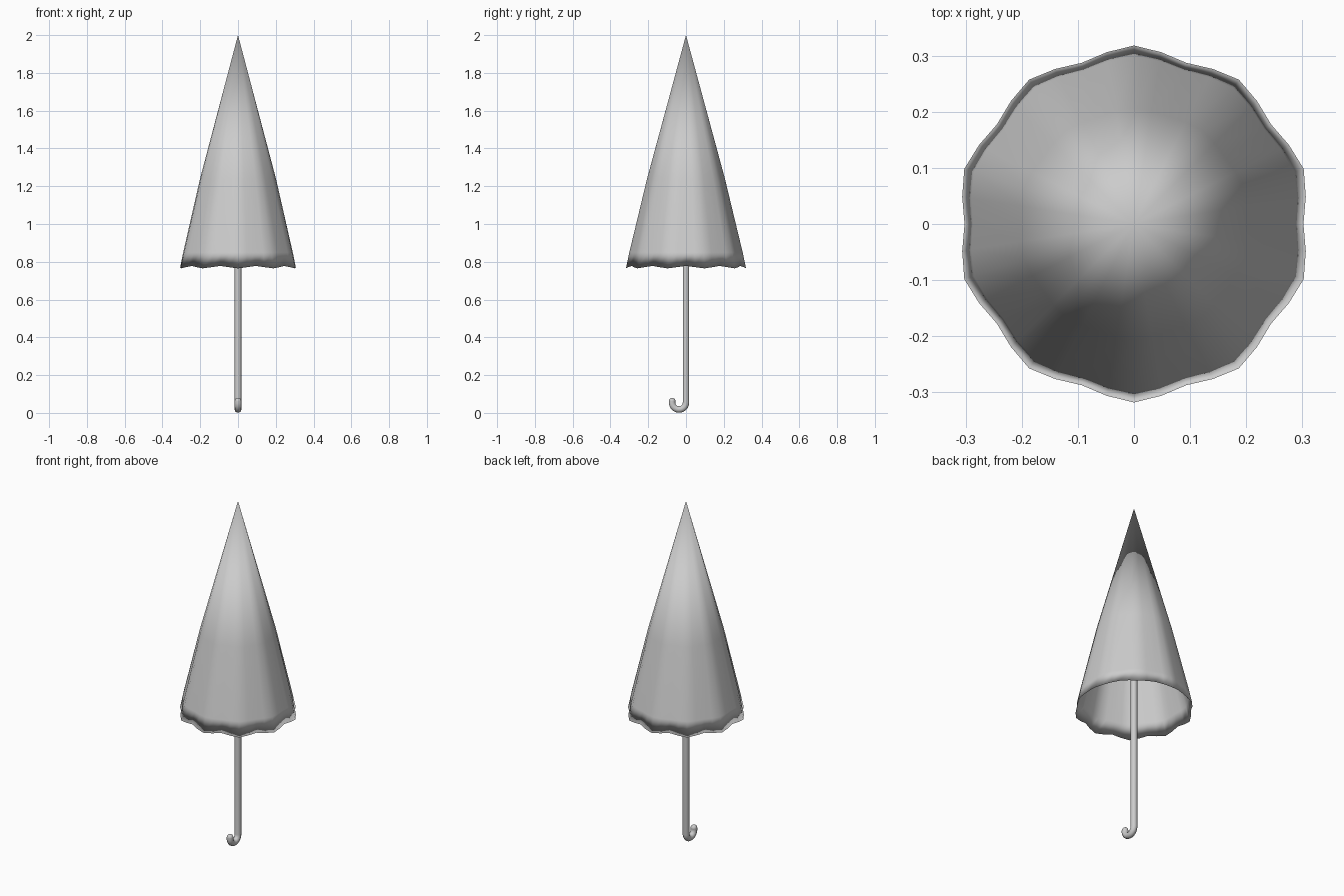
import bpy, bmesh
from math import sin, cos, pi

if "Cube" in bpy.data.objects:
    bpy.data.objects.remove(bpy.data.objects["Cube"])

LOBES, SEG = 10, 40


def make_ring(bm, r_peak, r_valley, z_peak, z_valley):
    """Scalloped ring: the peaks sit at the rib ends."""
    ring = []
    for i in range(SEG):
        t = 2 * pi * i / SEG
        w = 0.5 + 0.5 * cos(LOBES * t)
        r = r_valley + (r_peak - r_valley) * w
        z = z_valley + (z_peak - z_valley) * w
        ring.append(bm.verts.new((r * sin(t), r * cos(t), z)))
    return ring


def bridge(bm, a, b):
    for i in range(SEG):
        j = (i + 1) % SEG
        bm.faces.new((a[i], a[j], b[j], b[i]))


# canopy: thin closed shell, outer cloth and lining meeting at the hem
bm = bmesh.new()
rings = [make_ring(bm, *p) for p in (
    (0.206, 0.201, 1.24, 1.24),
    (0.300, 0.287, 0.85, 0.85),
    (0.318, 0.302, 0.765, 0.778),
    (0.296, 0.283, 0.85, 0.85),
    (0.202, 0.197, 1.24, 1.24))]
for a, b in zip(rings, rings[1:]):
    bridge(bm, a, b)
for ring, z in ((rings[0], 2.0), (rings[-1], 1.985)):
    tip = bm.verts.new((0, 0, z))
    for i in range(SEG):
        bm.faces.new((tip, ring[(i + 1) % SEG], ring[i]))
bmesh.ops.recalc_face_normals(bm, faces=bm.faces[:])
for f in bm.faces:
    f.smooth = True
mesh = bpy.data.meshes.new("canopy")
bm.to_mesh(mesh)
bm.free()
bpy.context.collection.objects.link(bpy.data.objects.new("canopy", mesh))

# shaft with hooked handle: one swept tube
R, HOOK = 0.018, 0.037
path = [(0, 0, 1.92), (0, 0, 0.8)]
for i in range(13):
    a = -pi * 1.06 * i / 12
    path.append((0, -HOOK + HOOK * cos(a), R + HOOK + HOOK * sin(a)))
curve = bpy.data.curves.new("shaft_and_handle", 'CURVE')
curve.dimensions = '3D'
curve.bevel_depth = R
curve.bevel_resolution = 3
curve.use_fill_caps = True
spline = curve.splines.new('POLY')
spline.points.add(len(path) - 1)
for p, co in zip(spline.points, path):
    p.co = (*co, 1)
spline.use_smooth = True
shaft = bpy.data.objects.new("shaft_and_handle", curve)
bpy.context.collection.objects.link(shaft)

# rounded handle end
bpy.ops.mesh.primitive_uv_sphere_add(segments=12, ring_count=8, radius=R, location=path[-1])
end = bpy.context.object
end.name = "handle_end"
bpy.ops.object.shade_smooth()
